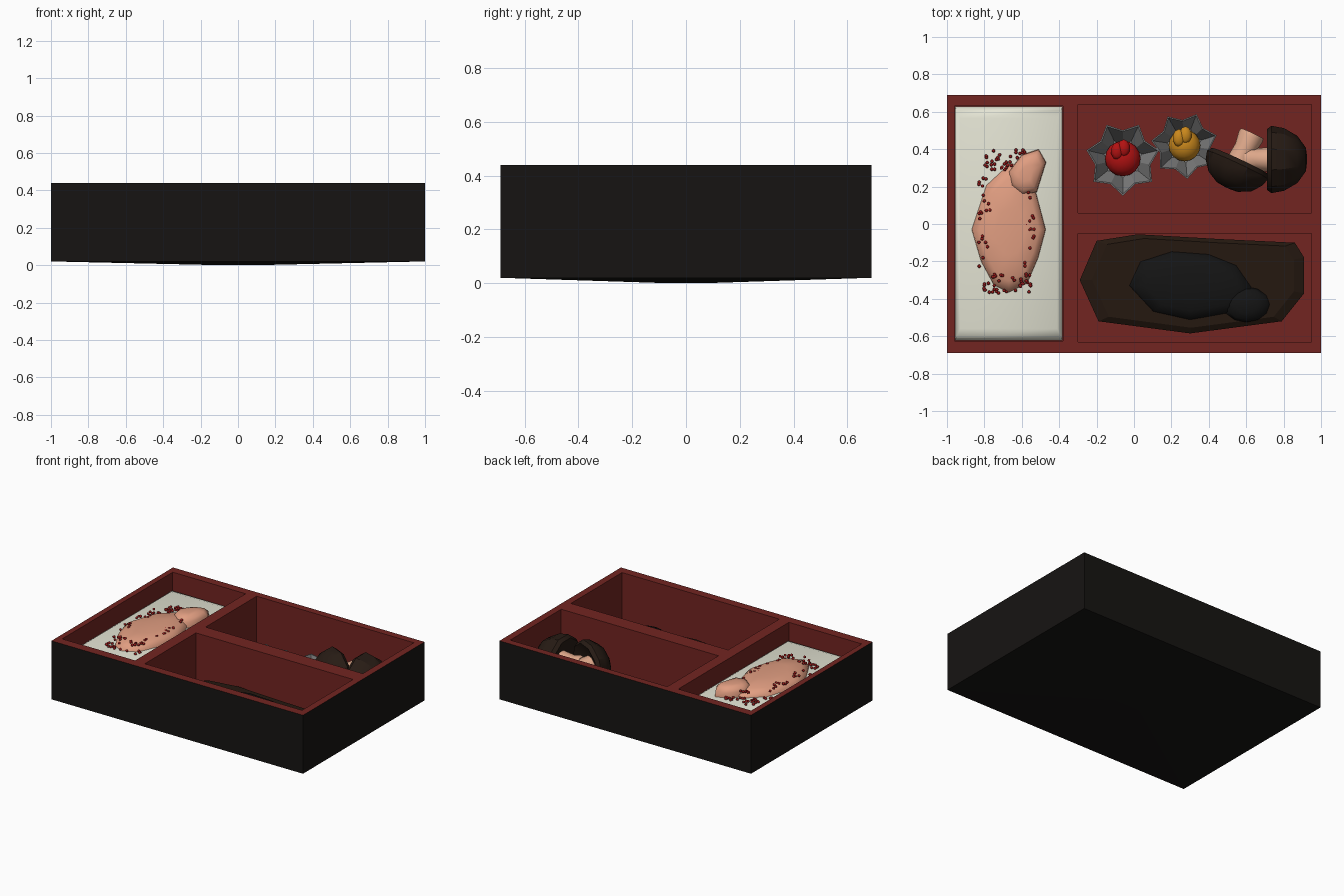
import bpy, bmesh, random
from math import sin, cos, pi, radians
from mathutils import Vector, Matrix

if "Cube" in bpy.data.objects:
    bpy.data.objects.remove(bpy.data.objects["Cube"])

random.seed(4)


def mat(name, r, g, b):
    m = bpy.data.materials.new(name)
    m.diffuse_color = (r, g, b, 1)
    m.use_nodes = True
    m.node_tree.nodes["Principled BSDF"].inputs["Base Color"].default_value = m.diffuse_color
    return m


BLACK = mat("black_lacquer", .008, .007, .006)
RED = mat("red_lacquer", .17, .018, .015)
WHITE = mat("rice_white", .78, .78, .66)
SALMON = mat("salmon", .75, .34, .22)
ROE = mat("roe_red", .3, .01, .01)
BROWN = mat("dark_brown", .018, .009, .005)
NORI = mat("nori_black", .007, .007, .007)
FOIL = mat("foil", .2, .2, .2)
CHERRY = mat("cherry_red", .45, .006, .006)
AMBER = mat("amber", .6, .25, .012)
CAP = mat("cap_brown", .02, .011, .007)
STEM = mat("stem_tan", .75, .4, .26)


def finish(bm, name, material, smooth=0):
    bmesh.ops.recalc_face_normals(bm, faces=bm.faces)
    me = bpy.data.meshes.new(name)
    bm.to_mesh(me)
    bm.free()
    ob = bpy.data.objects.new(name, me)
    bpy.context.collection.objects.link(ob)
    me.materials.append(material)
    if smooth:
        bpy.ops.object.select_all(action='DESELECT')
        ob.select_set(True)
        bpy.context.view_layer.objects.active = ob
        bpy.ops.object.shade_smooth_by_angle(angle=radians(smooth))
    return ob


def rings(name, outline, levels, material, smooth=0, matrix=None):
    """Stack scaled copies of an outline: levels are (scale, z)."""
    bm = bmesh.new()
    c = sum((Vector(p) for p in outline), Vector((0, 0))) / len(outline)
    loops = [[bm.verts.new((*(c + (Vector(p) - c) * s), z)) for p in outline]
             for s, z in levels]
    n = len(outline)
    for a, b in zip(loops, loops[1:]):
        for i in range(n):
            bm.faces.new((a[i], a[(i + 1) % n], b[(i + 1) % n], b[i]))
    bm.faces.new(loops[0])
    bm.faces.new(loops[-1])
    if matrix:
        bm.transform(matrix)
    return finish(bm, name, material, smooth)


def rect(x0, x1, y0, y1):
    return [(x0, y0), (x1, y0), (x1, y1), (x0, y1)]


def circle(r, n):
    return [(r * cos(2 * pi * i / n), r * sin(2 * pi * i / n)) for i in range(n)]


def ball(name, loc, size, material, segs=16):
    bm = bmesh.new()
    bmesh.ops.create_uvsphere(bm, u_segments=segs, v_segments=segs // 2, radius=1)
    bm.transform(Matrix.Translation(loc) @ Matrix.Diagonal((*size, 1)))
    return finish(bm, name, material, 60)


# Box with a very slightly bulged base and three pockets
box = rings("lunch_box", rect(-1, 1, -.69, .69), [(.1, 0), (1, .02), (1, .44)], BLACK)
pockets = [(-.96, -.38, -.625, .63), (-.30, .95, .06, .64), (-.30, .95, -.63, -.05)]
for p in pockets:
    cutter = rings("pocket_cutter", rect(*p), [(1, .05), (1, .6)], RED)
    cutter.hide_render = True
    mod = box.modifiers.new("pocket", 'BOOLEAN')
    mod.object, mod.operation, mod.solver = cutter, 'DIFFERENCE', 'EXACT'
    bpy.context.view_layer.objects.active = box
    bpy.ops.object.modifier_apply(modifier=mod.name)
    bpy.data.objects.remove(cutter)
box.data.materials.clear()
box.data.materials.append(BLACK)
box.data.materials.append(RED)
for f in box.data.polygons:
    c = f.center
    outside = abs(c.x) > .99 or abs(c.y) > .68 or f.normal.z < -.5
    f.material_index = 0 if outside and f.normal.z < .5 else 1

# Rice bed
rings("rice_bed", rect(-.958, -.382, -.622, .627),
      [(1, .051), (1, .29), (.97, .318), (.9, .332)], WHITE, 50)

# Salmon fillet and its folded end
rings("salmon_fillet",
      [(-.67, -.37), (-.57, -.32), (-.51, -.18), (-.47, -.03), (-.52, .16), (-.58, .3),
       (-.66, .33), (-.79, .21), (-.87, -.03), (-.82, -.2), (-.75, -.33)],
      [(1, .32), (.97, .35), (.8, .375), (.4, .388)], SALMON, 60)
rings("salmon_fold",
      [(-.6, .15), (-.52, .17), (-.47, .33), (-.51, .4), (-.6, .37), (-.67, .28), (-.66, .2)],
      [(1, .33), (.97, .37), (.75, .398), (.35, .405)], SALMON, 60)

# Roe scattered around the fillet, thickest at both ends
bm = bmesh.new()
spots = [(random.uniform(-.8, -.57), random.uniform(.28, .4)) for _ in range(42)]
spots += [(random.uniform(-.81, -.55), random.uniform(-.37, -.27)) for _ in range(40)]
spots += [(random.choice((-.8, -.56)) + random.uniform(-.03, .03),
           random.uniform(-.27, .28)) for _ in range(40)]
for x, y in spots:
    on_fish = ((x + .67) / .19) ** 2 + ((y + .02) / .34) ** 2 < 1
    z = .378 if on_fish else .338
    bmesh.ops.create_icosphere(bm, subdivisions=1, radius=.01,
                               matrix=Matrix.Translation((x, y, z)))
finish(bm, "roe", ROE, 80)

# Dark leaf slab with black topping
rings("leaf_slab",
      [(-.29, -.3), (-.2, -.09), (.02, -.055), (.45, -.08), (.86, -.1), (.91, -.18),
       (.91, -.37), (.79, -.52), (.3, -.585), (-.19, -.52)],
      [(.9, .051), (1, .14), (.9, .16), (.6, .16)], BROWN)
rings("black_topping",
      [(-.03, -.33), (.03, -.2), (.2, -.145), (.4, -.16), (.55, -.22), (.64, -.35),
       (.55, -.47), (.3, -.515), (.1, -.47)],
      [(1, .15), (.95, .18), (.75, .2), (.4, .215)], NORI, 60)
ball("topping_lump", (.6, -.43, .165), (.125, .095, .045), NORI, 12)


# Star-shaped foil cups holding a ball of relish
def star_cup(tag, x, y, r, turn, fruit, fr):
    pts = []
    for i in range(14):
        a = turn + i * pi / 7
        k = r if i % 2 == 0 else r * .76
        pts.append((x + k * cos(a), y + k * sin(a)))
    rings(tag + "_cup", pts, [(.55, .051), (1, .18), (.95, .18), (.52, .065)], FOIL)
    ball(tag + "_relish", (x, y, .11), (fr, fr, .07), fruit)
    for k in (0, 1):
        ball(tag + "_slice", (x - .03 + .035 * k, y + .04 + .015 * k, .165),
             (.035, .05, .025), fruit, 10)


star_cup("red", -.06, .35, .2, pi / 2 + pi / 7, CHERRY, .095)
star_cup("yellow", .27, .42, .18, 2.1, AMBER, .085)


# Mushrooms lying on their sides, cap pointing along a direction
def mushroom(tag, base, direction, r, height, stem_len):
    q = Vector(direction).to_track_quat('Z', 'Y').to_matrix().to_4x4()
    m = Matrix.Translation(base) @ q
    rings(tag + "_cap", circle(r, 10),
          [(.35, .03), (.9, -.01), (1, .015), (.93, height * .4), (.7, height * .75),
           (.35, height * .97), (.1, height)], CAP, 30, m)
    rings(tag + "_stem", circle(.07, 10),
          [(.95, -stem_len), (1, -stem_len + .02), (.85, -stem_len * .5), (1, .04)],
          STEM, 40, m)


mushroom("left_mushroom", (.56, .33, .235), (-.42, -.9, .05), .18, .15, .17)
mushroom("right_mushroom", (.72, .345, .235), (1, 0, 0), .18, .205, .13)
